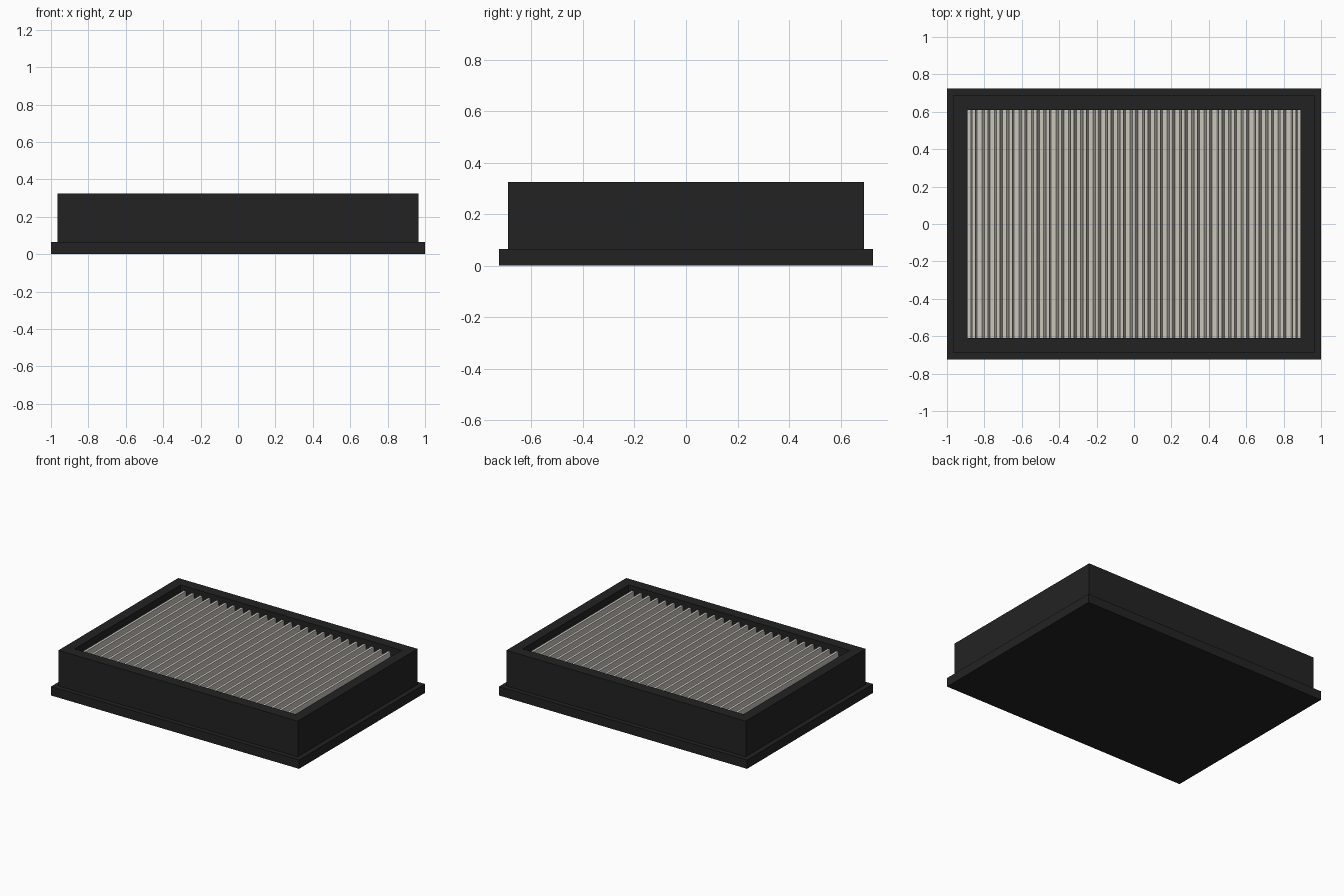
import bpy
import bmesh

if "Cube" in bpy.data.objects:
    bpy.data.objects.remove(bpy.data.objects["Cube"])


def material(name, rgb):
    m = bpy.data.materials.new(name)
    m.diffuse_color = (*rgb, 1)
    m.use_nodes = True
    m.node_tree.nodes["Principled BSDF"].inputs["Base Color"].default_value = m.diffuse_color
    return m


RUBBER = material("black_rubber", (0.0165, 0.0165, 0.0165))
PAPER = material("cream_paper", (0.59, 0.565, 0.50))


def finish(name, bm, mat):
    bmesh.ops.recalc_face_normals(bm, faces=bm.faces)
    mesh = bpy.data.meshes.new(name)
    bm.to_mesh(mesh)
    bm.free()
    mesh.materials.append(mat)
    obj = bpy.data.objects.new(name, mesh)
    bpy.context.collection.objects.link(obj)
    return obj


def ring(name, outer, inner, z0, z1, mat):
    """Rectangular frame from outer and inner half sizes."""
    bm = bmesh.new()
    loops = []
    for (hx, hy), z in ((outer, z0), (outer, z1), (inner, z1), (inner, z0)):
        loops.append([bm.verts.new((sx * hx, sy * hy, z))
                      for sx, sy in ((-1, -1), (1, -1), (1, 1), (-1, 1))])
    for k in range(4):
        a, b = loops[k], loops[(k + 1) % 4]
        for i in range(4):
            j = (i + 1) % 4
            bm.faces.new((a[i], a[j], b[j], b[i]))
    return finish(name, bm, mat)


def box(name, hx, hy, z0, z1, mat):
    bm = bmesh.new()
    bmesh.ops.create_cube(bm, size=1)
    for v in bm.verts:
        v.co = (v.co.x * 2 * hx, v.co.y * 2 * hy, z0 + (v.co.z + 0.5) * (z1 - z0))
    return finish(name, bm, mat)


# Sealing flange with closed underside, and the upright frame on it
box("sealing_flange", 1.0, 0.725, 0.0, 0.065, RUBBER)
ring("frame", (0.965, 0.69), (0.89, 0.61), 0.065, 0.325, RUBBER)

# Pleated paper: trapezoid zigzag swept from front to back
PLEATS, HALF_X, HALF_Y = 27, 0.89, 0.61
LOW, HIGH = 0.10, 0.29
pitch = 2 * HALF_X / PLEATS
profile = [(-HALF_X, LOW)]
for i in range(PLEATS):
    x = -HALF_X + i * pitch
    for t, z in ((0.18, LOW), (0.36, HIGH), (0.64, HIGH), (0.82, LOW)):
        profile.append((x + t * pitch, z))
profile.append((HALF_X, LOW))

bm = bmesh.new()
front = [bm.verts.new((x, -HALF_Y, z)) for x, z in profile]
back = [bm.verts.new((x, HALF_Y, z)) for x, z in profile]
for i in range(len(profile) - 1):
    bm.faces.new((front[i], front[i + 1], back[i + 1], back[i]))
pleats = finish("pleated_paper", bm, PAPER)
if pleats.data.polygons[0].normal.z < 0:
    pleats.data.flip_normals()
